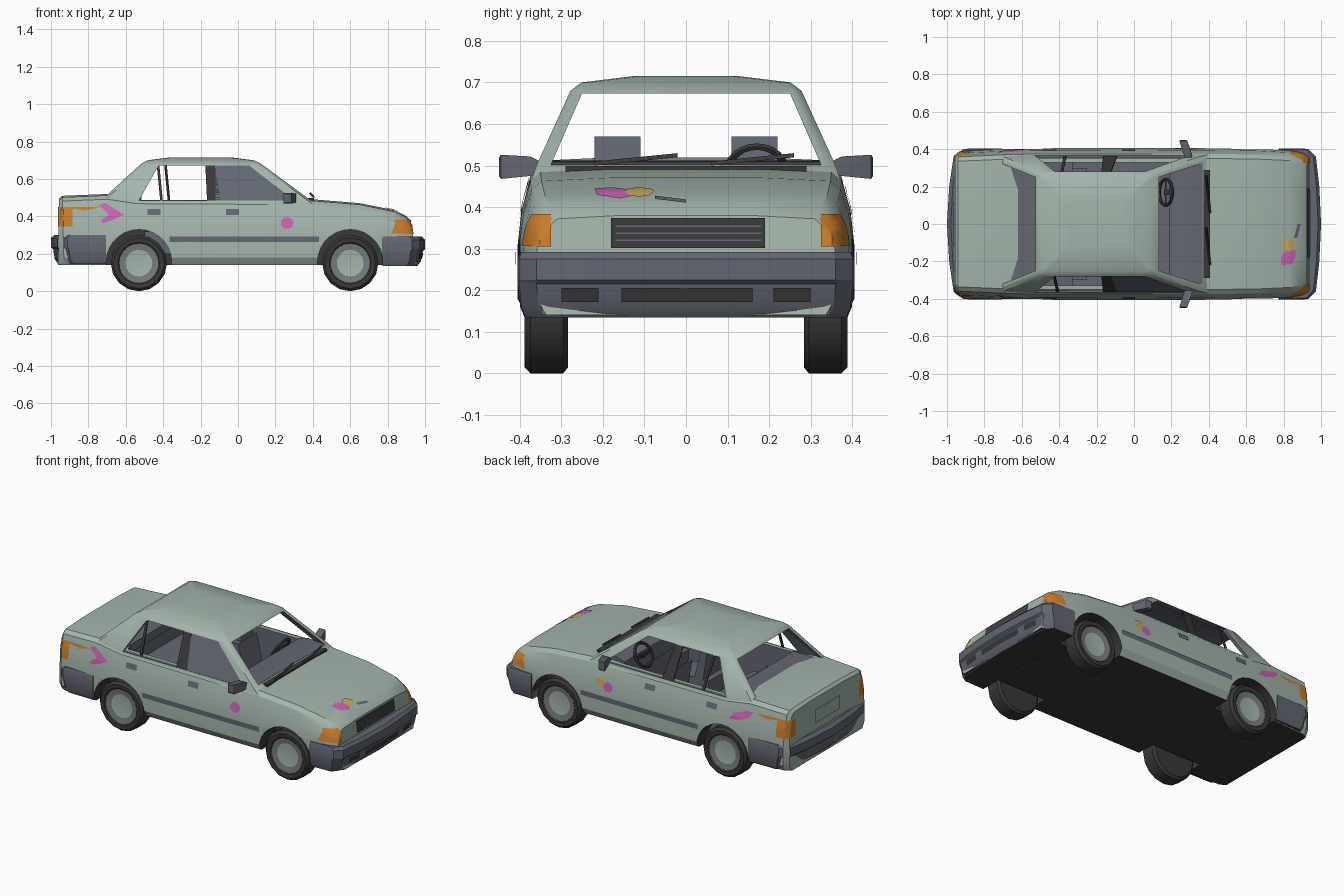
import bpy, bmesh, math
from mathutils import Vector
from mathutils.bvhtree import BVHTree

if "Cube" in bpy.data.objects:
    bpy.data.objects.remove(bpy.data.objects["Cube"])

PALETTE = [("pale_green_paint", (.37, .46, .41)), ("slate_plastic", (.125, .135, .17)),
           ("dark_rubber", (.04, .04, .042)), ("amber_lamp", (.60, .21, .025)),
           ("pink_splash", (.60, .13, .47)), ("yellow_splash", (.58, .41, .12)),
           ("hub_grey", (.18, .20, .21))]
PAINT, SLATE, DARK, AMBER, PINK, YELLOW, HUB = range(7)
MATS = []
for n, c in PALETTE:
    m = bpy.data.materials.new(n)
    m.diffuse_color = (*c, 1)
    m.use_nodes = True
    m.node_tree.nodes["Principled BSDF"].inputs["Base Color"].default_value = m.diffuse_color
    MATS.append(m)


def finish(name, bm, mat, rule=None, angle=28):
    for f in bm.faces:
        f.material_index = rule(f) if rule else mat
    me = bpy.data.meshes.new(name)
    bm.to_mesh(me)
    bm.free()
    for m in MATS:
        me.materials.append(m)
    ob = bpy.data.objects.new(name, me)
    bpy.context.collection.objects.link(ob)
    smooth(ob, angle)
    return ob


def smooth(ob, angle=28):
    bpy.ops.object.select_all(action='DESELECT')
    ob.select_set(True)
    bpy.context.view_layer.objects.active = ob
    bpy.ops.object.shade_smooth_by_angle(angle=math.radians(angle))


def loft(name, rings, mat, rule=None):
    bm = bmesh.new()
    vs = [[bm.verts.new(p) for p in r] for r in rings]
    n = len(rings[0])
    for a, b in zip(vs, vs[1:]):
        for i in range(n):
            j = (i + 1) % n
            bm.faces.new((a[i], a[j], b[j], b[i]))
    bm.faces.new(vs[0])
    bm.faces.new(vs[-1])
    bmesh.ops.recalc_face_normals(bm, faces=bm.faces)
    bm.normal_update()
    return finish(name, bm, mat, rule)


def prism_y(name, pts, a, b, mat):
    return loft(name, [[(x, y, z) for x, z in pts] for y in (a, b)], mat)


def box(name, lo, hi, mat):
    return prism_y(name, [(lo[0], lo[2]), (hi[0], lo[2]), (hi[0], hi[2]), (lo[0], hi[2])], lo[1], hi[1], mat)


def cut(ob, cutters):
    for c in cutters:
        md = ob.modifiers.new("cut", 'BOOLEAN')
        md.operation, md.solver, md.object = 'DIFFERENCE', 'EXACT', c
        bpy.context.view_layer.objects.active = ob
        bpy.ops.object.modifier_apply(modifier=md.name)
        bpy.data.objects.remove(c)
    smooth(ob)


def tree_of(ob):
    bm = bmesh.new()
    bm.from_mesh(ob.data)
    t = BVHTree.FromBMesh(bm)
    bm.free()
    return t


def decal(name, pts, side, mat, tree, off=.004):
    """Flat outline dropped on a surface along an axis: L/R (x,z), F/B (y,z), T (x,y)."""
    d = Vector({'L': (0, -1, 0), 'R': (0, 1, 0), 'F': (-1, 0, 0), 'B': (1, 0, 0), 'T': (0, 0, -1)}[side])
    place = {'L': lambda a, b: (a, 0, b), 'R': lambda a, b: (a, 0, b), 'F': lambda a, b: (0, a, b),
             'B': lambda a, b: (0, a, b), 'T': lambda a, b: (a, b, 0)}[side]
    bm = bmesh.new()
    f = bm.faces.new([bm.verts.new(place(*p)) for p in pts])
    f.normal_update()
    if f.normal.dot(d) > 0:
        f.normal_flip()
    bmesh.ops.triangulate(bm, faces=bm.faces[:])
    bmesh.ops.subdivide_edges(bm, edges=bm.edges[:], cuts=5, use_grid_fill=True)
    for v in bm.verts[:]:
        hit = tree.ray_cast(v.co - d * 3, d)[0]
        if hit is None:
            bm.verts.remove(v)
        else:
            v.co = hit - d * off
    return finish(name, bm, mat)


def rect(a0, a1, b0, b1):
    return [(a0, b0), (a1, b0), (a1, b1), (a0, b1)]


def blob(cx, cy, rx, ry, n=9):
    return [(cx + rx * math.cos(i * math.tau / n), cy + ry * math.sin(i * math.tau / n)) for i in range(n)]


# lower body: stations of (x at bottom, x at top, top height, half width)
STATIONS = [(-.962, -.957, .488, .365), (-.93, -.94, .502, .388), (-.70, -.70, .512, .400),
            (-.54, -.54, .488, .405), (.0, .0, .485, .406), (.38, .38, .485, .405), (.65, .65, .463, .402),
            (.84, .83, .427, .392), (.925, .895, .398, .376), (.958, .925, .372, .358)]


def section(xb, xt, zt, w):
    half = [(.94, .14), (1, .18), (1, .30), (.975, .30 + .5 * (zt - .30)), (.925, zt - .02), (.865, zt), (.45, zt + .008)]
    pts = [(k * w, z) for k, z in half]
    pts += [(-y, z) for y, z in reversed(pts)]
    return [(xb + (xt - xb) * (z - .14) / (zt - .14), y, z) for y, z in pts]


body = loft("lower_body", [section(*s) for s in STATIONS], PAINT,
            lambda f: DARK if f.normal.z < -.9 else PAINT)
cutters = [prism_y("cabin_cutter", [(-.52, .65), (-.52, .38), (-.33, .36), (-.33, .2), (.22, .2), (.22, .65)],
                   -.33, .33, SLATE)]
WHEEL_X = (-.53, .60)
for x in WHEEL_X:
    for s in (-1, 1):
        cutters.append(prism_y("arch_cutter", blob(x, .155, .175, .175, 28), s * .265, s * .6, DARK))
cut(body, cutters)


# cabin shell: chamfered rings of (z, rear x, front x, half width)
def ring(z, x0, x1, y, c=.018):
    return [(x0 + c, -y, z), (x1 - c, -y, z), (x1, -y + c, z), (x1, y - c, z),
            (x1 - c, y, z), (x0 + c, y, z), (x0, y - c, z), (x0, -y + c, z)]


roof = loft("cabin_roof", [ring(*r) for r in ((.46, -.76, .425, .374), (.50, -.716, .37, .36),
            (.68, -.52, .125, .278), (.70, -.485, .085, .252), (.716, -.36, -.04, .12))], PAINT)
inner = loft("inner_cutter", [ring(*r) for r in ((.40, -.69, .35, .34), (.50, -.69, .345, .338),
             (.665, -.51, .12, .262), (.685, -.47, .07, .23))], SLATE)
sides = prism_y("side_window_cutter", [(-.53, .484), (-.425, .672), (.06, .672), (.30, .484)], -.6, .6, SLATE)
ends = loft("screen_cutter", [[(x, -.325, .502), (x, .325, .502), (x, .25, .674), (x, -.25, .674)]
                              for x in (-.9, .6)], SLATE)
cut(roof, [inner, sides, ends])


# plates lying in the sloping side windows
def side_plate(name, pts, s, mat):
    return loft(name, [[(x, s * (.36 - (z - .5) * .4556 - d), z) for x, z in pts] for d in (.004, .012)], mat)


side_plate("front_door_glass", [(-.12, .48), (-.12, .674), (.06, .674), (.302, .48)], -1, SLATE)
for s in (-1, 1):
    side_plate("door_pillar", [(-.165, .475), (-.175, .68), (-.125, .68), (-.09, .475)], s, DARK)
    x = -.395 + .02 * s
    side_plate("window_bar", [(x, .475), (x - .02, .68), (x - .006, .68), (x + .014, .475)], s, DARK)

# bumpers with rounded plan, used at both ends
PLAN = [(0, .405), (.70, .402), (.88, .36), (.96, .20), (1, 0), (.96, -.20), (.88, -.36), (.70, -.402), (0, -.405)]


def bumper(name, x0, x1, levels):
    return loft(name, [[(x0 + (x1 - x0) * k * a, y * ky, z) for a, y in PLAN] for z, k, ky in levels], SLATE,
                lambda f: DARK if f.normal.z < -.9 else SLATE)


front_bumper = bumper("front_bumper", .772, 1.0, [(.135, .82, .96), (.16, .90, .985), (.215, .95, 1), (.225, 1, 1), (.275, 1, 1), (.292, .93, .985)])
bumper("rear_bumper", -.706, -1.0, [(.145, .86, .96), (.17, .93, .985), (.225, .96, 1), (.235, 1, 1), (.285, 1, 1), (.302, .93, .985)])

# wheels: lathed tyre with hub colours by radius
PROFILE = [(.072, .374), (.106, .380), (.112, .386), (.136, .388), (.150, .374), (.150, .296), (.136, .284)]


def wheel_rule(f):
    c = f.calc_center_median()
    r = math.hypot(c.x, c.z)
    if abs(c.y) < .36:
        return DARK
    return PAINT if r < .05 else HUB if r < .105 else DARK


for x in WHEEL_X:
    for s in (-1, 1):
        w = loft("wheel", [[(a, s * y, b) for a, b in blob(0, 0, r, r, 16)] for r, y in PROFILE], DARK, wheel_rule)
        w.location = (x, 0, .15)
        box("axle", (x - .02, min(s * .2, s * .3), .16), (x + .02, max(s * .2, s * .3), .2), DARK)

# surface details on the body
T, TB = tree_of(body), tree_of(front_bumper)
for d, s in (('L', 1), ('R', -1)):
    decal("side_moulding", rect(-.365, .432, .262, .292), d, SLATE, T, .006)
    for x in (-.45, -.03):
        decal("door_handle", rect(x - .035, x + .035, .408, .44), d, SLATE, T, .007)
    decal("front_lamp_side", [(.82, .308), (.95, .308), (.93, .365), (.905, .383), (.85, .383)], d, AMBER, T)
    decal("tail_lamp_side", rect(-.957, -.885, .345, .45), d, AMBER, T)
    decal("front_lamp", rect(s * .325, s * .378, .305, .383), 'F', AMBER, T)
    decal("tail_lamp", rect(s * .31, s * .378, .345, .45), 'B', AMBER, T)
    decal("bumper_slot", rect(s * .21, s * .30, .172, .205), 'F', DARK, TB)
decal("bumper_intake", rect(-.155, .16, .172, .205), 'F', DARK, TB)
decal("grille", rect(-.18, .19, .302, .374), 'F', DARK, T)
for z in (.318, .335, .352):
    decal("grille_bar", rect(-.17, .18, z, z + .004), 'F', SLATE, T, .007)
decal("plate_panel", rect(-.12, .12, .35, .43), 'B', PAINT, T, .008)

# paint splashes
decal("rear_splash_right", [(-.745, .46), (-.71, .472), (-.66, .44), (-.61, .41), (-.66, .385), (-.72, .365),
                            (-.735, .378), (-.69, .41), (-.71, .43)], 'R', PINK, T)
decal("door_splash_right", blob(.262, .365, .035, .032), 'R', PINK, T)
decal("rear_splash_left", [(-.57, .38), (-.60, .42), (-.69, .45), (-.73, .45), (-.70, .41), (-.63, .385)], 'L', PINK, T)
decal("door_splash_left_pink", blob(.25, .352, .034, .03), 'L', PINK, T)
decal("door_splash_left_yellow", blob(.305, .372, .03, .033), 'L', YELLOW, T, .005)
decal("hood_splash_pink", [(.79, -.22), (.845, -.215), (.87, -.16), (.855, -.13), (.81, -.14), (.785, -.18)], 'T', PINK, T)
decal("hood_splash_yellow", blob(.828, -.112, .035, .036), 'T', YELLOW, T, .005)
decal("hood_scrape", [(.855, -.075), (.872, -.075), (.892, 0), (.875, 0)], 'T', SLATE, T)

# cabin interior
box("rear_shelf", (-.70, -.31, .46), (-.515, .31, .508), SLATE)
box("rear_bench", (-.50, -.30, .2), (-.25, .30, .32), SLATE)
prism_y("dashboard", [(.19, .40), (.19, .495), (.25, .512), (.365, .503), (.365, .40)], -.325, .325, SLATE)
box("cowl_strip", (.365, -.29, .485), (.405, .29, .499), DARK)
for y in (-.165, .165):
    box("front_seat", (-.10, y - .09, .2), (.12, y + .09, .30), SLATE)
    prism_y("seat_back", [(-.06, .28), (.0, .28), (-.05, .49), (-.095, .49)], y - .09, y + .09, SLATE)
    prism_y("headrest", [(-.09, .48), (-.05, .48), (-.065, .57), (-.10, .57)], y - .055, y + .055, SLATE)
bpy.ops.mesh.primitive_torus_add(major_radius=.07, minor_radius=.009, major_segments=24, minor_segments=6,
                                 location=(.17, .17, .485), rotation=(0, math.radians(-60), 0))
wheel = bpy.context.object
wheel.name = "steering_wheel"
wheel.data.materials.append(MATS[DARK])
prism_y("steering_column", [(.16, .475), (.16, .495), (.24, .47), (.24, .44)], .155, .185, DARK)
box("steering_spoke", (.165, .105, .477), (.175, .235, .493), DARK)

# mirrors and wipers
for s in (-1, 1):
    loft("door_mirror", [[(x0, s * y, z0), (x1, s * y, z0), (x1, s * y, z1), (x0, s * y, z1)]
         for y, x0, x1, z0, z1 in ((.34, .275, .31, .485, .505), (.375, .265, .31, .475, .522),
                                   (.445, .242, .285, .468, .526), (.450, .25, .275, .475, .52))], SLATE)
for y in (-.22, .06):
    loft("wiper", [[(.40 - d, yy, .50 + d), (.412 - d, yy, .50 + d), (.406 - d, yy, .51 + d)]
                   for yy, d in ((y, 0), (y + .2, .02))], DARK)
